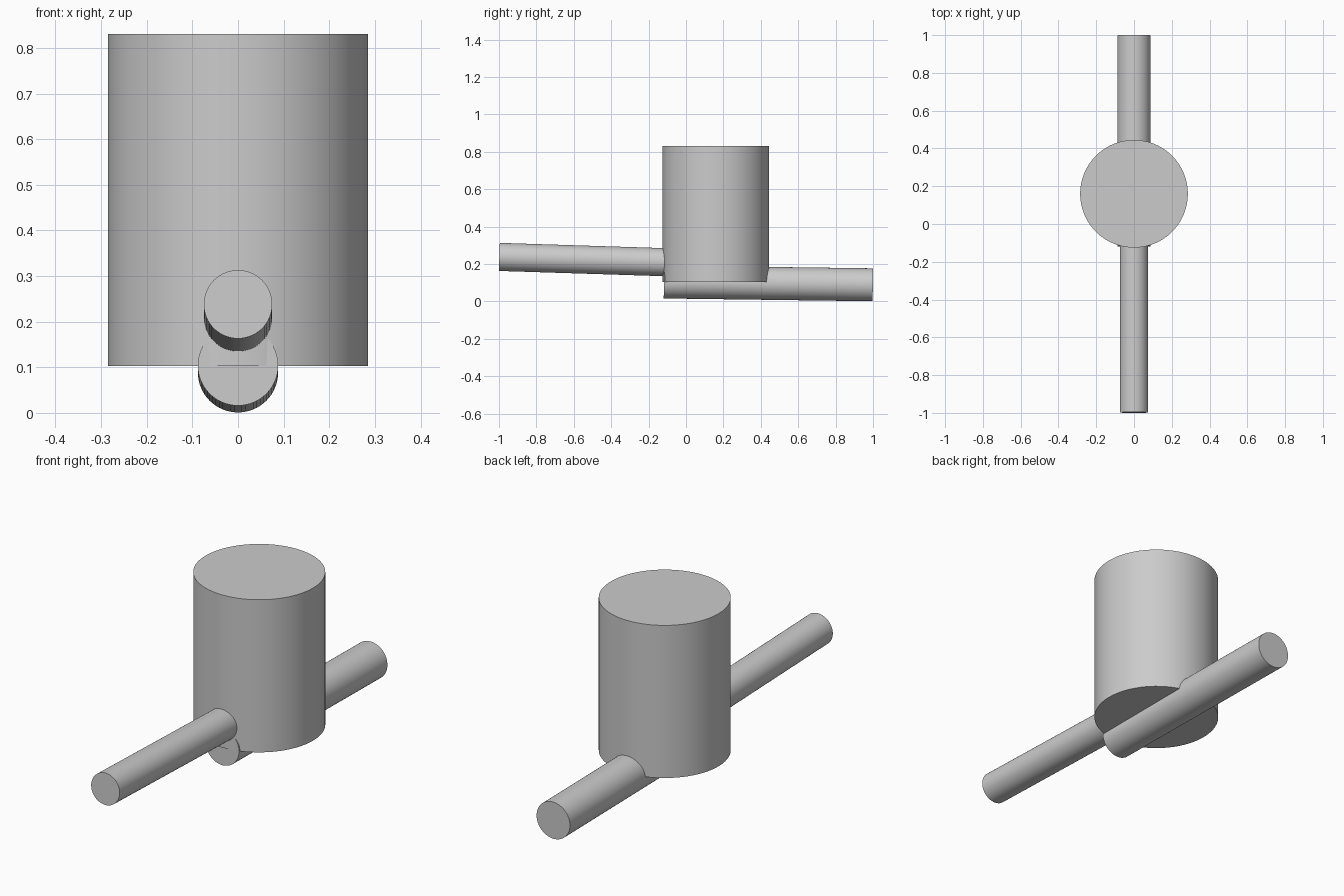
import bpy
import bmesh
from math import radians
from mathutils import Matrix, Vector

default = bpy.data.objects.get("Cube")
if default:
    bpy.data.objects.remove(default, do_unlink=True)

# One plain grey for every part
grey = bpy.data.materials.new("plain_grey")
grey.use_nodes = True
colour = (0.6, 0.6, 0.6, 1)
grey.diffuse_color = colour
grey.node_tree.nodes["Principled BSDF"].inputs["Base Color"].default_value = colour


def rod(name, start, end, radius, sides=64):
    """Capped cylinder between two points."""
    start, end = Vector(start), Vector(end)
    axis = end - start
    turn = axis.to_track_quat('Z', 'Y').to_matrix().to_4x4()
    bm = bmesh.new()
    bmesh.ops.create_cone(bm, cap_ends=True, segments=sides, radius1=radius,
                          radius2=radius, depth=axis.length,
                          matrix=Matrix.Translation((start + end) / 2) @ turn)
    mesh = bpy.data.meshes.new(name)
    bm.to_mesh(mesh)
    bm.free()
    mesh.materials.append(grey)
    obj = bpy.data.objects.new(name, mesh)
    bpy.context.collection.objects.link(obj)
    bpy.ops.object.select_all(action='DESELECT')
    obj.select_set(True)
    bpy.context.view_layer.objects.active = obj
    bpy.ops.object.shade_smooth_by_angle(angle=radians(30))
    return obj


# Upright tank
rod("tank", (0, 0.16, 0.103), (0, 0.16, 0.83), 0.285, 96)

# Front pipe slopes down into the tank wall
rod("front_pipe", (0, -0.998, 0.238), (0, 0.1, 0.203), 0.075)

# Rear pipe runs under the tank and out at the back
rod("rear_pipe", (0, -0.118, 0.104), (0, 0.999, 0.089), 0.088)
